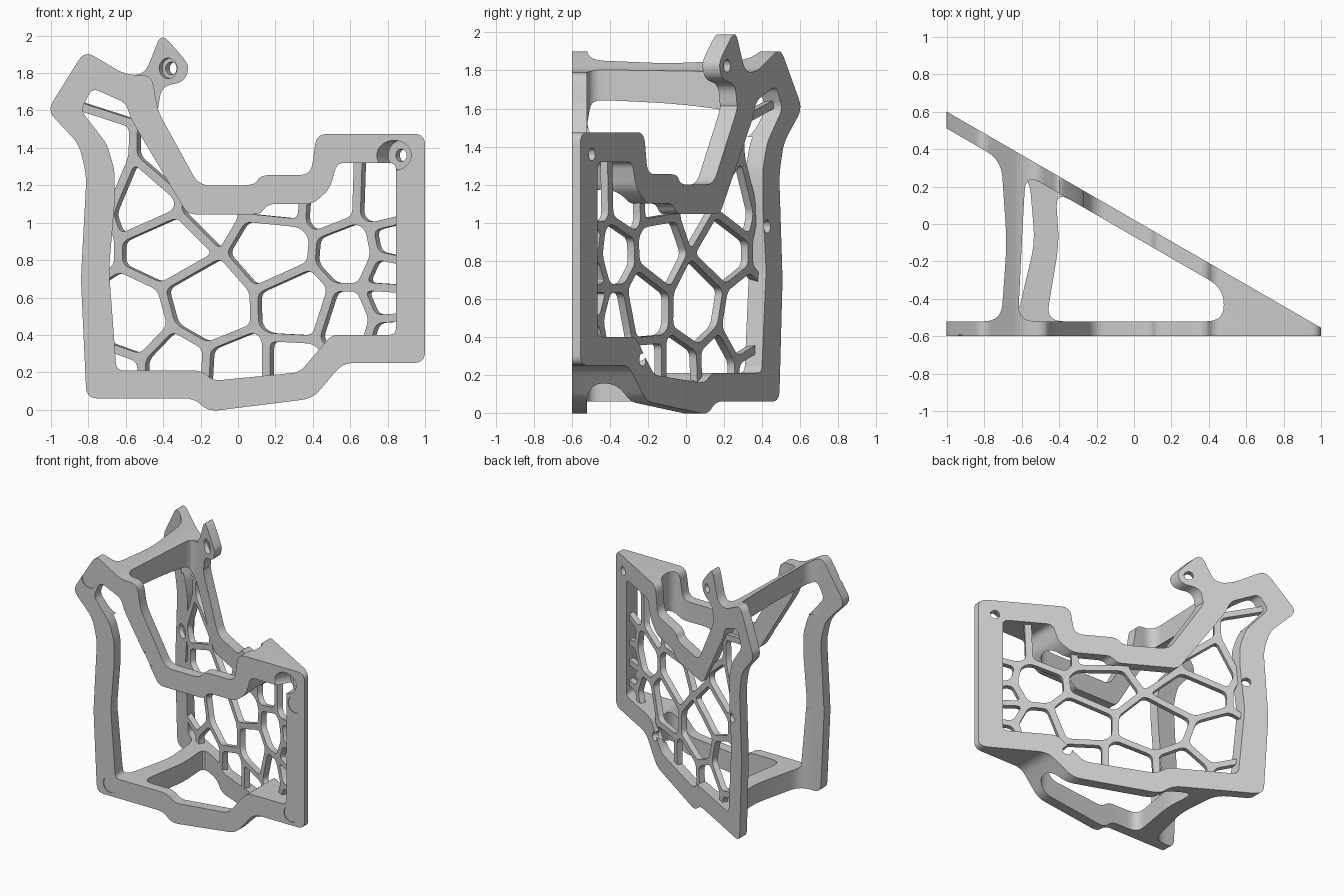
import bpy, bmesh, math
from mathutils import Vector

if "Cube" in bpy.data.objects:
    bpy.data.objects.remove(bpy.data.objects["Cube"])

SLOPE = math.tan(math.radians(30))
NORMAL = Vector((0.5, math.cos(math.radians(30)), 0))
FRONT, BACK_T, WALL = -0.6, 0.09, 0.08

grey = bpy.data.materials.new("plain grey")
grey.use_nodes = True
grey.diffuse_color = (0.6, 0.6, 0.6, 1)
grey.node_tree.nodes["Principled BSDF"].inputs["Base Color"].default_value = (0.6, 0.6, 0.6, 1)


def back_y(x):
    return 0.6 - SLOPE * (x + 1)


def rounded(pts, r, steps=5):
    """Replace every corner by a short curve."""
    pts, out = [Vector(p) for p in pts], []
    for i, p in enumerate(pts):
        ends = []
        for q in (pts[i - 1], pts[(i + 1) % len(pts)]):
            d = q - p
            ends.append(p + d.normalized() * min(r, 0.48 * d.length))
        for k in range(steps + 1):
            t = k / steps
            out.append(ends[0] * (1 - t) ** 2 + p * 2 * t * (1 - t) + ends[1] * t * t)
    return out


def prism(name, polys, low, high):
    """Solid between two mappings of each flat polygon."""
    bm = bmesh.new()
    for poly in polys:
        a = [bm.verts.new(low(*p)) for p in poly]
        b = [bm.verts.new(high(*p)) for p in poly]
        bm.faces.new(a)
        bm.faces.new(b[::-1])
        for i in range(len(a)):
            bm.faces.new((a[i - 1], a[i], b[i], b[i - 1]))
    bmesh.ops.recalc_face_normals(bm, faces=bm.faces)
    mesh = bpy.data.meshes.new(name)
    bm.to_mesh(mesh)
    bm.free()
    ob = bpy.data.objects.new(name, mesh)
    bpy.context.collection.objects.link(ob)
    mesh.materials.append(grey)
    return ob


def along_y(name, polys, y0, y1):
    return prism(name, polys, lambda x, z: (x, y0, z), lambda x, z: (x, y1, z))


def along_z(name, polys, z0, z1):
    return prism(name, polys, lambda x, y: (x, y, z0), lambda x, y: (x, y, z1))


def slanted(name, polys, near, far):
    return prism(name, polys, lambda x, z: (x, back_y(x) - near, z),
                 lambda x, z: (x, back_y(x) - far, z))


def combine(ob, tool, operation="DIFFERENCE"):
    m = ob.modifiers.new("cut", "BOOLEAN")
    m.object, m.operation, m.solver = tool, operation, "EXACT"
    bpy.context.view_layer.objects.active = ob
    bpy.ops.object.modifier_apply(modifier=m.name)
    bpy.data.objects.remove(tool)


def circle(x, z, r, n=32):
    return [(x + r * math.cos(k * math.tau / n), z + r * math.sin(k * math.tau / n)) for k in range(n)]


def bore(x, z, r, start, end):
    """Round cutter square to the slanted back, measured from its surface."""
    c = Vector((x, back_y(x), z))
    side = Vector((NORMAL.y, -NORMAL.x, 0))
    at = lambda d: lambda u, v: c + side * u + Vector((0, 0, v)) + NORMAL * d
    return prism("bore", [circle(0, 0, r)], at(start), at(end))


# Frame outline and opening, in x and z
outer = [(-.81, .06), (-.23, .06), (-.16, -.01), (.4, .06), (.56, .25), (1, .25), (1, 1.475),
         (.42, 1.475), (.39, 1.255), (.12, 1.255), (.09, 1.2), (-.21, 1.2), (-.43, 1.6),
         (-.46, 1.79), (-.6, 1.79), (-.82, 1.92), (-1.02, 1.6), (-.85, 1.42), (-.81, 1.25), (-.84, .7)]
inner = [(-.65, .21), (-.2, .21), (-.13, .155), (.33, .2), (.5, .4), (.845, .4), (.845, 1.32),
         (.53, 1.32), (.49, 1.18), (.4, 1.1), (.16, 1.1), (.12, 1.045), (-.27, 1.045), (-.57, 1.55),
         (-.6, 1.64), (-.78, 1.72), (-.84, 1.6), (-.7, 1.42), (-.66, 1.28), (-.66, 1.1), (-.69, .75)]
outer, inner = rounded(outer, .06), rounded(inner, .04)

# Wedge-shaped frame
frame = along_y("wedge_frame", [outer], -1, 1)
combine(frame, along_y("opening", [inner], -2, 2))
tip = (.6 - FRONT) / SLOPE - 1
plan = [(-1.1, FRONT), (tip, FRONT), (-1.1, back_y(-1.1))]
combine(frame, along_z("plan", [plan], -1, 3), "INTERSECT")

# Hollows between the two plates, leaving an upper and a lower strut
FLOOR = FRONT + WALL


def roof(x):
    return (x, back_y(x) - BACK_T)


right_end = [(.48, FLOOR), roof(.48)]
left_end = [roof(-1.2), (-1.2, FLOOR)]


def hollow(left, right, z0, z1):
    a, b, c = left
    polys = [[(a, FLOOR), (b, -.1), roof(c)] + left_end]
    a, b, c = right
    polys.append([(a, FLOOR)] + right_end + [roof(c), (b, -.1)])
    combine(frame, along_z("hollow", [rounded(p, .09) for p in polys], z0, z1))


hollow((-.63, -.53, -.56), (-.47, -.4, -.42), -1, .7)
combine(frame, along_z("hollow", [rounded(right_end + left_end, .09)], .7, 1.45))
hollow((-.71, -.68, -.71), (-.62, -.6, -.58), 1.45, 3)

# Shallow round seats on the front
seats = [(-.875, 1.715), (-.335, 1.245), (.92, 1.21), (.885, .34), (-.69, .15)]
combine(frame, along_y("seats", [circle(x, z, .065) for x, z in seats], FRONT - .1, FRONT + .006))

# Mounting ear on the slanted plate
ear_shape = [(-.62, 1.79), (-.5, 1.79), (-.41, 2.015), (-.29, 1.88), (-.26, 1.83), (-.29, 1.75),
             (-.41, 1.73), (-.43, 1.58), (-.5, 1.62)]
ear = slanted("mounting_ear", [rounded(ear_shape, .06)], 0, BACK_T)

# Countersunk screw holes square to the slanted plate
for part, x, z, wide, length in [(frame, .895, 1.36, .08, .3), (frame, .435, .28, .055, .12),
                                 (frame, -.7, .98, .055, .12), (ear, -.335, 1.825, .055, .2)]:
    combine(part, bore(x, z, .034, -.12, .1))
    combine(part, bore(x, z, wide, -length, -.045))

# Cell lattice filling the slanted plate
sites = [(-.62, 1.89), (-.82, 1.27), (-.31, 1.26), (-.44, 1.11), (-.92, .93), (-.36, .93),
         (-.2, 1.09), (.19, .86), (.22, 1.16), (.48, 1.14), (.6, .83), (.79, 1.13), (.85, .88),
         (.82, .73), (-.15, .56), (-.59, .44), (.32, .57), (.6, .48), (.81, .57), (.82, .41),
         (-.68, .19), (-.35, .21), (0, .19), (.3, .19)]
sites = [Vector(s) for s in sites]


def cell(site):
    """Region nearest to one site, shrunk by half a rib."""
    poly = [Vector(p) for p in ((-1.1, -.1), (1.1, -.1), (1.1, 2), (-1.1, 2))]
    for other in sites:
        if other == site:
            continue
        axis = (other - site).normalized()
        limit = (site + other).dot(axis) / 2 - .022
        kept = []
        for i, q in enumerate(poly):
            p = poly[i - 1]
            dp, dq = p.dot(axis) - limit, q.dot(axis) - limit
            if dp * dq < 0:
                kept.append(p.lerp(q, dp / (dp - dq)))
            if dq <= 0:
                kept.append(q)
        poly = kept
    return rounded(poly, .035, 4)


lattice = slanted("cell_lattice", [inner], .04, BACK_T)


def shifted(d):
    return lambda x, z: Vector((x, back_y(x) - BACK_T, z)) + NORMAL * d


combine(lattice, prism("cells", [cell(s) for s in sites], shifted(-.1), shifted(.15)))

# Smooth curves with crisp edges
for ob in (frame, ear, lattice):
    bpy.ops.object.select_all(action="DESELECT")
    ob.select_set(True)
    bpy.context.view_layer.objects.active = ob
    bpy.ops.object.shade_smooth_by_angle(angle=math.radians(30))
